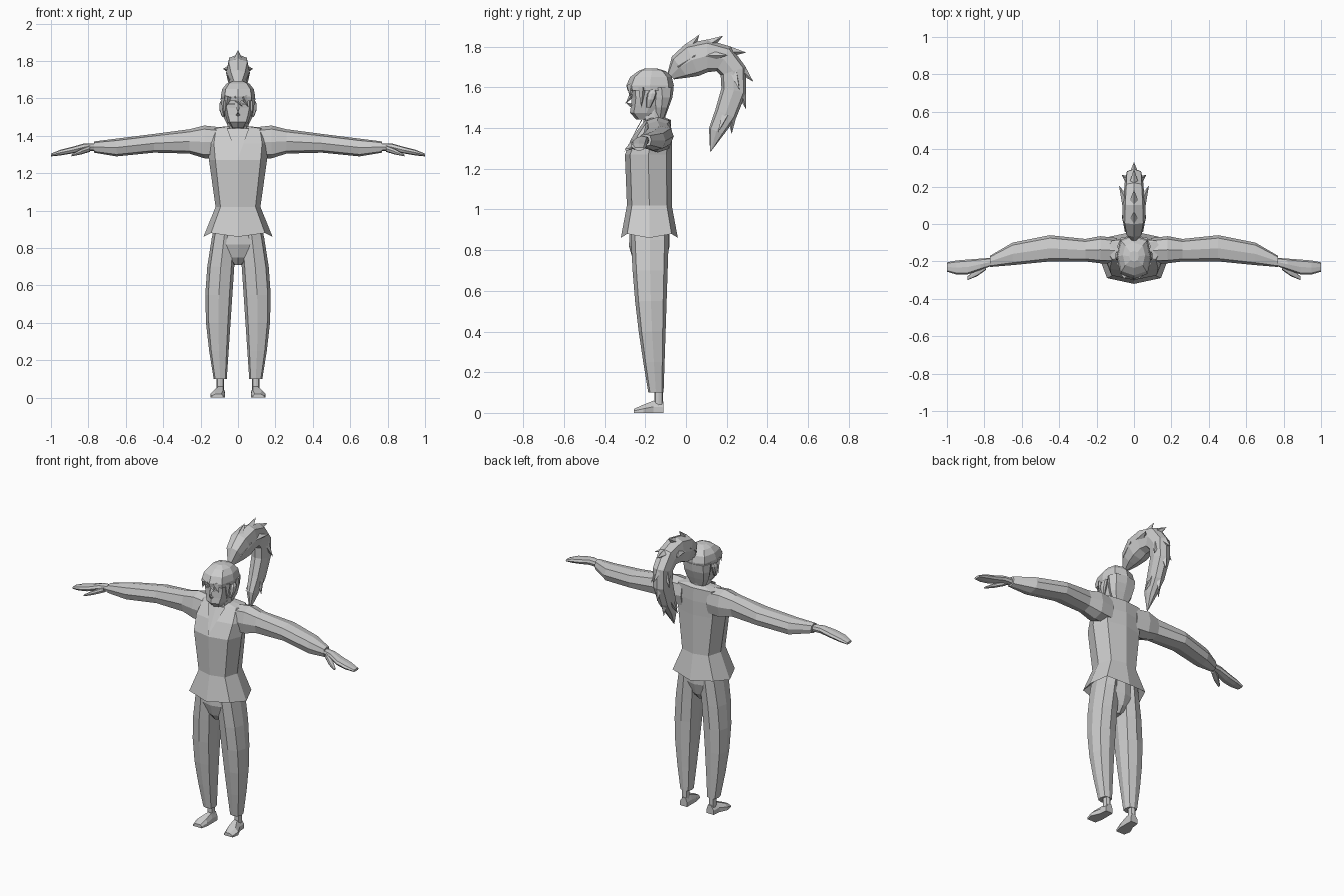
import bpy, bmesh
from math import sin, pi
from mathutils import Vector

old = bpy.data.objects.get("Cube")
if old:
    bpy.data.objects.remove(old)

grey = bpy.data.materials.new("plain_grey")
grey.use_nodes = True
grey.diffuse_color = (.6, .6, .6, 1)
grey.node_tree.nodes["Principled BSDF"].inputs["Base Color"].default_value = grey.diffuse_color


def finish(name, bm, mirror):
    """Turn a bmesh into a flat shaded object, optionally mirrored across x."""
    bmesh.ops.recalc_face_normals(bm, faces=bm.faces)
    mesh = bpy.data.meshes.new(name)
    bm.to_mesh(mesh)
    bm.free()
    mesh.materials.append(grey)
    obj = bpy.data.objects.new(name, mesh)
    bpy.context.scene.collection.objects.link(obj)
    if mirror:
        modifier = obj.modifiers.new("mirror", "MIRROR")
        modifier.use_mirror_merge = False


def octagon(u0, u1, v0, v1, corner=.78):
    """Eight points round a box; corner sets how square the section is."""
    centre_u, centre_v = (u0 + u1) / 2, (v0 + v1) / 2
    radius_u, radius_v = (u1 - u0) / 2, (v1 - v0) / 2
    c = corner
    unit = [(1, 0), (c, c), (0, 1), (-c, c), (-1, 0), (-c, -c), (0, -1), (c, -c)]
    return [(centre_u + a * radius_u, centre_v + b * radius_v) for a, b in unit]


def level(z, left, right, front, back):
    """Horizontal section."""
    return [Vector((x, y, z)) for x, y in octagon(left, right, front, back)]


def upright(x, front, back, bottom, top):
    """Section across an arm."""
    return [Vector((x, y, z)) for y, z in octagon(front, back, bottom, top)]


def centred(rows):
    """Horizontal sections from rows of height, half width, front and back."""
    return [level(z, -half, half, front, back) for z, half, front, back in rows]


def loft(name, rings, mirror=False):
    bm = bmesh.new()
    loops = [[bm.verts.new(point) for point in ring] for ring in rings]
    count = len(loops[0])
    for lower, upper in zip(loops, loops[1:]):
        for i in range(count):
            j = (i + 1) % count
            bm.faces.new((lower[i], lower[j], upper[j], upper[i]))
    bm.faces.new(loops[0])
    bm.faces.new(loops[-1])
    finish(name, bm, mirror)


def spikes(name, rows, mirror=False):
    """Four sided spikes, each given as base point, tip point and radius."""
    bm = bmesh.new()
    for base, tip, radius in rows:
        base, tip = Vector(base), Vector(tip)
        axis = tip - base
        matrix = axis.to_track_quat("Z", "Y").to_matrix().to_4x4()
        matrix.translation = (base + tip) / 2
        bmesh.ops.create_cone(bm, segments=4, radius1=radius, radius2=0,
                              depth=axis.length, cap_ends=True, matrix=matrix)
    finish(name, bm, mirror)


def plate(name, points, mirror=False):
    bm = bmesh.new()
    bm.faces.new([bm.verts.new(point) for point in points])
    finish(name, bm, mirror)


# Jacket, with a flared hem that is hollow underneath
jacket = centred([
    (.95, .1, -.27, -.08),
    (.86, .185, -.32, -.04),
    (1.02, .12, -.29, -.07),
    (1.27, .155, -.3, -.07),
    (1.36, .165, -.26, -.07),
    (1.44, .15, -.2, -.075),
    (1.45, .07, -.18, -.1)])
for corner in jacket[1][1::2]:
    corner.z += .02
loft("jacket", jacket)
plate("neckline", [(0, -.303, 1.28), (.06, -.215, 1.44), (0, -.22, 1.44)], True)

# Trousers
loft("pelvis", centred([
    (.71, .02, -.23, -.13),
    (.75, .06, -.26, -.1),
    (.82, .11, -.28, -.08),
    (1, .11, -.27, -.08)]))


def leg_section(t):
    bulge = sin(pi * t)
    return level(.1 + .9 * t, .06 * (1 - t), .13 - .02 * t + .055 * bulge,
                 -.185 - .09 * t - .02 * bulge, -.11 + .03 * t)


loft("trouser_leg", [leg_section(i / 6) for i in range(7)], True)

# Ankles and feet
loft("ankle", [level(z, .075, .115, -.155, -.113) for z in (.02, .13)], True)


def foot_section(y, inner, outer, top):
    outline = [(inner, 0), (outer, 0), (outer, top / 2),
               (outer - .02, top), (inner + .01, top), (inner, top / 2)]
    return [Vector((x, y, z)) for x, z in outline]


loft("foot", [foot_section(*row) for row in [
    (-.11, .07, .12, .055),
    (-.16, .07, .125, .06),
    (-.21, .07, .148, .04),
    (-.255, .08, .14, .02)]], True)

# Sleeves, hands and thumbs
loft("sleeve", [upright(*row) for row in [
    (.09, -.21, -.075, 1.28, 1.445),
    (.18, -.21, -.065, 1.28, 1.455),
    (.26, -.2, -.08, 1.305, 1.435),
    (.45, -.2, -.06, 1.31, 1.41),
    (.65, -.22, -.1, 1.29, 1.385),
    (.77, -.23, -.17, 1.31, 1.37)]], True)
loft("hand", [upright(*row) for row in [
    (.75, -.22, -.18, 1.32, 1.36),
    (.82, -.245, -.185, 1.32, 1.36),
    (.89, -.27, -.19, 1.305, 1.34),
    (.95, -.27, -.195, 1.295, 1.325),
    (1, -.255, -.205, 1.29, 1.305)]], True)
loft("thumb", [upright(*row) for row in [
    (.79, -.245, -.2, 1.315, 1.35),
    (.84, -.28, -.235, 1.3, 1.33),
    (.89, -.3, -.28, 1.29, 1.3)]], True)

# Neck, head and face
loft("neck", [level(z, -.055, .055, -.21, -.1) for z in (1.38, 1.5)])
loft("head", centred([
    (1.443, .035, -.245, -.12),
    (1.475, .056, -.275, -.11),
    (1.51, .068, -.27, -.09),
    (1.55, .078, -.267, -.08),
    (1.59, .08, -.27, -.08),
    (1.65, .075, -.255, -.09)]))
spikes("nose", [((0, -.26, 1.57), (0, -.297, 1.52), .016),
                ((0, -.26, 1.51), (0, -.297, 1.525), .014)])
plate("eye", [(.02, -.272, 1.565), (.05, -.266, 1.565), (.05, -.266, 1.575), (.02, -.272, 1.575)], True)
loft("ear", [level(*row) for row in [
    (1.5, .07, .085, -.195, -.175),
    (1.54, .07, .1, -.195, -.155),
    (1.57, .07, .1, -.19, -.145),
    (1.59, .07, .09, -.175, -.15)]], True)

# Hair: cap, back of the head, sideburns and fringe
loft("hair_cap", centred([
    (1.585, .09, -.288, -.062),
    (1.61, .092, -.293, -.06),
    (1.65, .084, -.275, -.07),
    (1.68, .06, -.235, -.1),
    (1.694, .025, -.2, -.145)]))
loft("hair_back", centred([
    (1.447, .05, -.15, -.105),
    (1.5, .078, -.155, -.085),
    (1.55, .088, -.165, -.067),
    (1.6, .09, -.18, -.06)]))
spikes("sideburn", [((.074, -.215, 1.6), (.075, -.22, 1.5), .02)], True)
spikes("fringe", [((x, -.27, 1.61), (x + lean, -.28 + abs(x) / 4, 1.555), .022)
                  for x, lean in ((-.05, -.015), (-.015, .04), (.03, .025))])

# Ponytail: half thickness along a curved centre line, with spikes on its outside
tail = [(-.075, 1.655, .022), (-.03, 1.7, .065), (.03, 1.735, .085), (.105, 1.755, .08),
        (.185, 1.74, .07), (.232, 1.68, .065), (.235, 1.585, .062),
        (.195, 1.47, .055), (.15, 1.385, .04), (.12, 1.285, .002)]
path = [Vector((0, y, z)) for y, z, half in tail]
side = Vector((1, 0, 0))
sections, top_spikes, side_spikes = [], [], []
for i, (point, row) in enumerate(zip(path, tail)):
    half = row[-1]
    along = (path[min(i + 1, len(path) - 1)] - path[max(i - 1, 0)]).normalized()
    out = Vector((0, -along.z, along.y))
    sections.append([point + side * u * .75 + out * v
                     for u, v in octagon(-half, half, -half, half)])
    if 1 < i < 8:
        top_spikes.append((point + out * half * .6, point + out * half * 1.2 + along * .08, half * .4))
    if i in (1, 3, 5, 7):
        side_spikes.append((point + side * half * .4, point + side * half + along * .1, half * .4))
loft("ponytail", sections)
spikes("tail_spikes", top_spikes)
spikes("tail_side_spikes", side_spikes, True)
